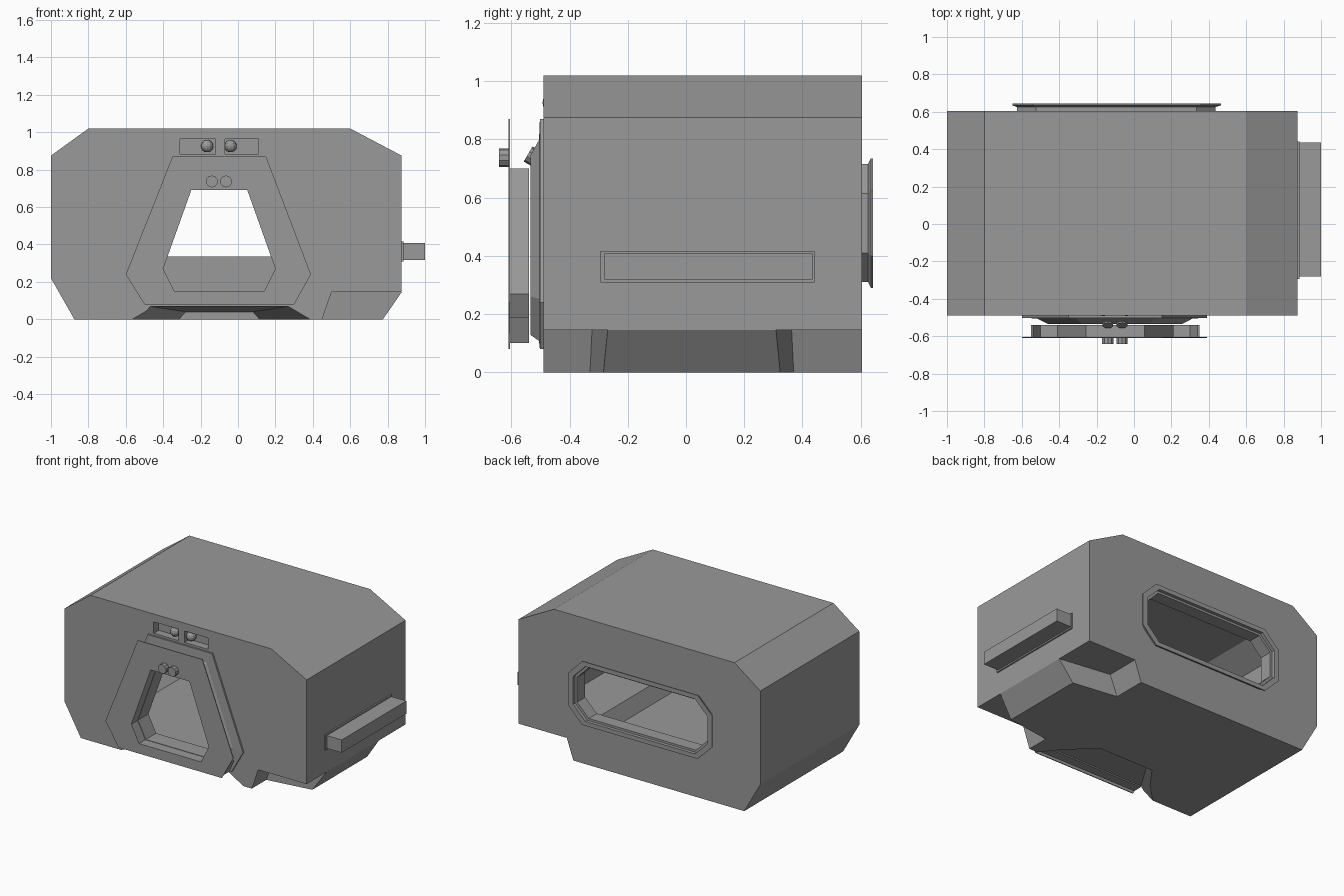
import bpy, bmesh, math
from mathutils import Matrix

cube = bpy.data.objects.get("Cube")
if cube:
    bpy.data.objects.remove(cube, do_unlink=True)

grey = bpy.data.materials.new("plain grey")
grey.use_nodes = True
COL = (0.32, 0.32, 0.32, 1)
grey.diffuse_color = COL
grey.node_tree.nodes["Principled BSDF"].inputs["Base Color"].default_value = COL


def finish(name, bm):
    bmesh.ops.recalc_face_normals(bm, faces=bm.faces[:])
    me = bpy.data.meshes.new(name)
    bm.to_mesh(me)
    bm.free()
    me.materials.append(grey)
    ob = bpy.data.objects.new(name, me)
    bpy.context.collection.objects.link(ob)
    return ob


def at(pts, y):
    """Place an x-z outline at depth y."""
    return [(x, y, z) for x, z in pts]


def loft(name, sections, ring=False):
    """Skin matching outlines; a ring joins last to first, otherwise ends are capped."""
    bm = bmesh.new()
    rows = [[bm.verts.new(p) for p in s] for s in sections]
    n = len(rows[0])
    pairs = list(zip(rows, rows[1:])) + ([(rows[-1], rows[0])] if ring else [])
    for a, b in pairs:
        for i in range(n):
            j = (i + 1) % n
            bm.faces.new((a[i], a[j], b[j], b[i]))
    if not ring:
        bm.faces.new(rows[0])
        bm.faces.new(rows[-1])
    return finish(name, bm)


def box(name, x, y, z):
    pts = [(x[0], z[0]), (x[1], z[0]), (x[1], z[1]), (x[0], z[1])]
    return loft(name, [at(pts, y[0]), at(pts, y[1])])


def cut(target, cutter):
    cutter.hide_render = True
    mod = target.modifiers.new("cut", 'BOOLEAN')
    mod.operation = 'DIFFERENCE'
    mod.solver = 'EXACT'
    mod.object = cutter
    bpy.context.view_layer.objects.active = target
    bpy.ops.object.modifier_apply(modifier=mod.name)
    bpy.data.objects.remove(cutter, do_unlink=True)


def mix(a, b, t):
    return [(p[0] + (q[0] - p[0]) * t, p[1] + (q[1] - p[1]) * t) for p, q in zip(a, b)]


def octagon(x0, x1, z0, z1, c):
    return [(x0 + c, z0), (x1 - c, z0), (x1, z0 + c), (x1, z1 - c),
            (x1 - c, z1), (x0 + c, z1), (x0, z1 - c), (x0, z0 + c)]


# Outlines
hull_line = [(-.875, 0), (.775, 0), (.875, .145), (.875, .875),
             (.6, 1.02), (-.8, 1.02), (-1, .875), (-1, .22)]
room_line = [(-.75, .1), (.4, .1), (.45, .2), (.8, .2), (.8, .84),
             (.57, .95), (-.77, .95), (-.93, .84), (-.93, .25)]
door_line = [(-.35, .87), (.15, .87), (.39, .24), (.3, .08), (-.5, .08), (-.6, .24)]
opening = [(-.25, .69), (.05, .69), (.2, .27), (.14, .15), (-.34, .15), (-.4, .27)]
window = octagon(-.6, .41, .335, .69, .09)

# Hull shell with room, doorway and rear window
hull = loft("hull", [at(hull_line, -.49), at(hull_line, .605)])
cut(hull, loft("room_cutter", [at(room_line, -.42), at(room_line, .53)]))
cut(hull, loft("door_cutter", [at(opening, -.6), at(opening, -.35)]))
cut(hull, loft("window_cutter", [at(window, .45), at(window, .7)]))

# Tapered recess under the door
front = [(-.76, -.05), (.56, -.05), (.34, .08), (-.54, .08)]
back = [(-.36, -.05), (.16, -.05), (.08, .04), (-.28, .04)]
cut(hull, loft("threshold_cutter", [at(front, -.6), at(back, -.2)]))

# Lower side notches at both ends, leaving a block with slanted ends
notch = [(.5, .145), (1.1, .145), (1.1, -.1), (.415, -.1)]
for sign in (-1, 1):
    inner = [(x, .02 + sign * (.35 - .06 * (x - .45) / .42), z) for x, z in notch]
    cut(hull, loft("notch_cutter", [inner, at(notch, sign * .8)]))

# Lamp pockets above the door, each with a small round lamp
for x0, x1, lx in ((-.31, -.12, -.165), (-.07, .11, -.04)):
    cut(hull, box("pocket_cutter", (x0, x1), (-.6, -.435), (.885, .965)))
    bm = bmesh.new()
    bmesh.ops.create_uvsphere(bm, u_segments=12, v_segments=8, radius=.033,
                              matrix=Matrix.Translation((lx, -.46, .926)))
    finish("lamp", bm)

# Stepped door surround on the hull
loft("door_surround", [
    at(door_line, -.48), at(door_line, -.502),
    at(mix(door_line, opening, .4), -.505), at(mix(door_line, opening, .7), -.535),
    at(opening, -.535), at(opening, -.48)], ring=True)

# Thin door plate with a sleeve through its opening
sleeve = mix(opening, door_line, .06)
loft("door_plate", [
    at(door_line, -.61), at(door_line, -.604), at(sleeve, -.604),
    at(sleeve, -.54), at(opening, -.54), at(opening, -.61)], ring=True)

# Shallow rim behind the lower edge of the plate
rim = [(.35, .19), (.31, .1), (-.51, .1), (-.55, .19),
       (-.54, .19), (-.5, .11), (.3, .11), (.34, .19)]
loft("door_lower_rim", [at(rim, -.605), at(rim, -.54)])


# Knobs on the plate, with tilted studs behind them
def cylinder(name, loc, radius, depth, tilt):
    bm = bmesh.new()
    bmesh.ops.create_cone(bm, cap_ends=True, segments=10, radius1=radius, radius2=radius,
                          depth=depth, matrix=Matrix.Translation(loc)
                          @ Matrix.Rotation(math.radians(tilt), 4, 'X'))
    finish(name, bm)


for x in (-.14, -.064):
    cylinder("door_knob", (x, -.624, .737), .032, .036, 90)
    cylinder("door_stud", (x, -.525, .74), .03, .04, 60)

# Rear window frame with flared flange
outer = octagon(-.625, .435, .31, .715, .1)
flange = octagon(-.65, .465, .29, .735, .11)
inner = octagon(-.615, .425, .32, .705, .095)
loft("rear_window_frame", [
    at(outer, .59), at(outer, .625), at(flange, .635), at(flange, .643),
    at(inner, .643), at(inner, .62), at(window, .62), at(window, .59)], ring=True)

# Side rail with a narrow foot flange
box("side_rail", (.86, 1), (-.28, .435), (.318, .408))
box("side_rail_flange", (.86, .885), (-.293, .442), (.308, .417))
